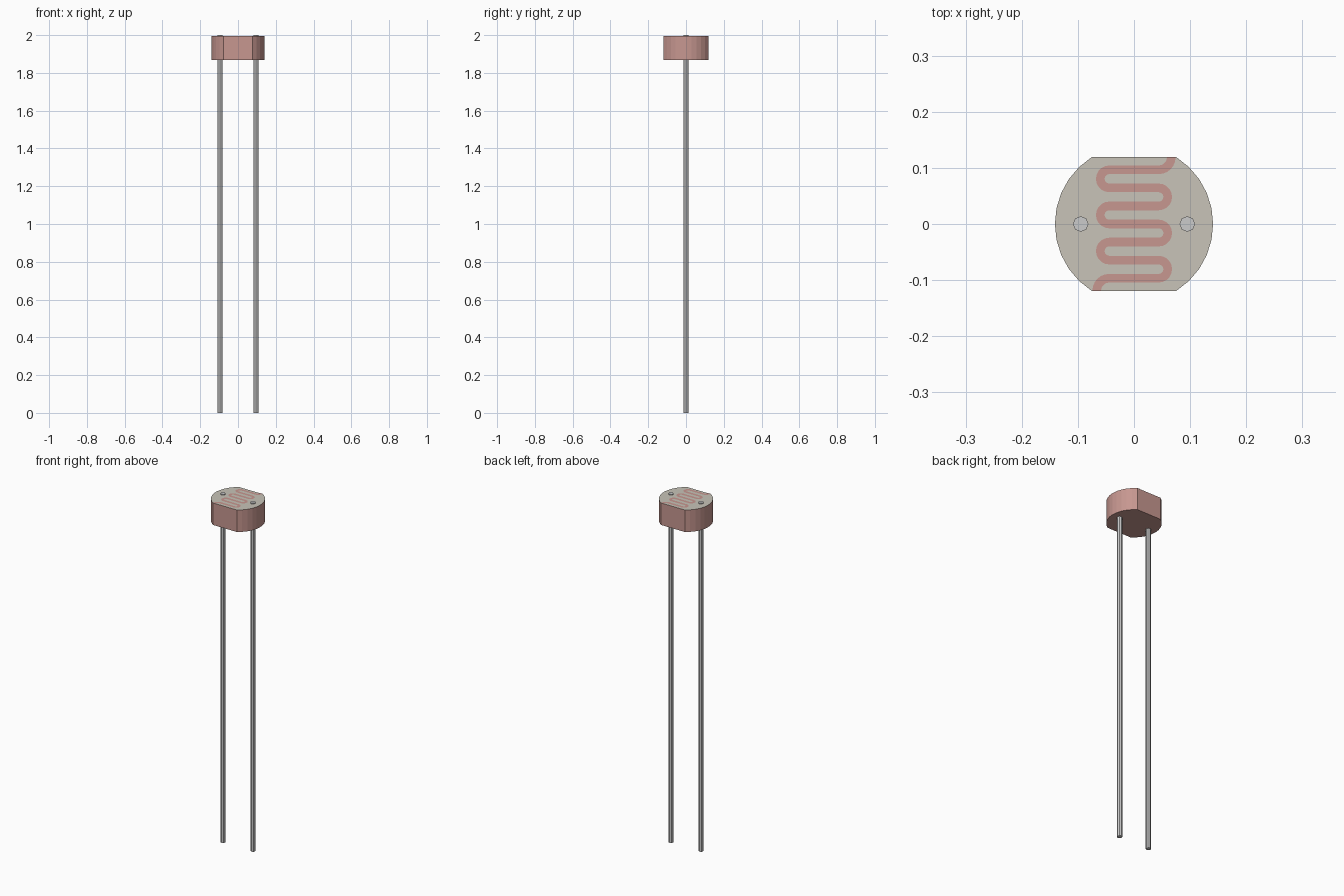
import bpy, bmesh, math
from mathutils import Vector

if "Cube" in bpy.data.objects:
    bpy.data.objects.remove(bpy.data.objects["Cube"])

R, FLAT, Z0, Z1 = 0.141, 0.119, 1.869, 1.995


def material(name, rgb):
    m = bpy.data.materials.new(name)
    m.diffuse_color = (*rgb, 1)
    m.use_nodes = True
    m.node_tree.nodes["Principled BSDF"].inputs["Base Color"].default_value = m.diffuse_color
    return m


def finish(bm, name, *mats):
    bmesh.ops.recalc_face_normals(bm, faces=bm.faces)
    me = bpy.data.meshes.new(name)
    bm.to_mesh(me)
    bm.free()
    for m in mats:
        me.materials.append(m)
    ob = bpy.data.objects.new(name, me)
    bpy.context.collection.objects.link(ob)
    return ob


def arc(cx, cy, r, a0, a1, n):
    angles = [math.radians(a0 + (a1 - a0) * i / n) for i in range(n + 1)]
    return [Vector((cx + r * math.cos(a), cy + r * math.sin(a))) for a in angles]


pink = material("ceramic_pink", (0.57, 0.31, 0.28))
beige = material("face_beige", (0.58, 0.55, 0.48))

# Ceramic body: round disc with two flats, beige top face
half = math.degrees(math.asin(FLAT / R))
outline = arc(0, 0, R, -half, half, 10) + arc(0, 0, R, 180 - half, 180 + half, 10)
bm = bmesh.new()
base = bm.faces.new([bm.verts.new((p.x, p.y, Z0)) for p in outline])
ext = bmesh.ops.extrude_face_region(bm, geom=[base], use_keep_orig=True)
bmesh.ops.translate(bm, vec=(0, 0, Z1 - Z0),
                    verts=[v for v in ext["geom"] if isinstance(v, bmesh.types.BMVert)])
for f in bm.faces:
    if f.calc_center_median().z > Z1 - 0.001:
        f.material_index = 1
finish(bm, "ceramic_body", pink, beige)

# Serpentine sensor track: seven rows joined by alternating half-circle bends
pitch, bend_x, width, end_r = 0.0322, 0.044, 0.0155, 0.0224
path = arc(bend_x, FLAT, end_r, 0, -90, 6)
for i in range(6):
    y = (2.5 - i) * pitch
    if i % 2 == 0:
        path += arc(-bend_x, y, pitch / 2, 90, 270, 10)
    else:
        path += arc(bend_x, y, pitch / 2, 90, -90, 10)
path += arc(-bend_x, -FLAT, end_r, 90, 180, 6)

bm = bmesh.new()
previous = None
for i, p in enumerate(path):
    t = (path[min(i + 1, len(path) - 1)] - path[max(i - 1, 0)]).normalized()
    if i in (0, len(path) - 1):
        t = Vector((0, -1))
    side = Vector((-t.y, t.x)) * width / 2
    pair = [bm.verts.new((q.x, q.y, Z1 + 0.001)) for q in (p + side, p - side)]
    if previous:
        bm.faces.new((previous[0], previous[1], pair[1], pair[0]))
    previous = pair
track = finish(bm, "sensor_track", pink)
if track.data.polygons[0].normal.z < 0:
    track.data.flip_normals()

# Two octagonal wire leads passing through the body
for side, x in (("left", -0.095), ("right", 0.095)):
    bpy.ops.mesh.primitive_cylinder_add(vertices=8, radius=0.0138, depth=2,
                                        location=(x, 0, 1))
    bpy.context.object.name = side + "_lead"
